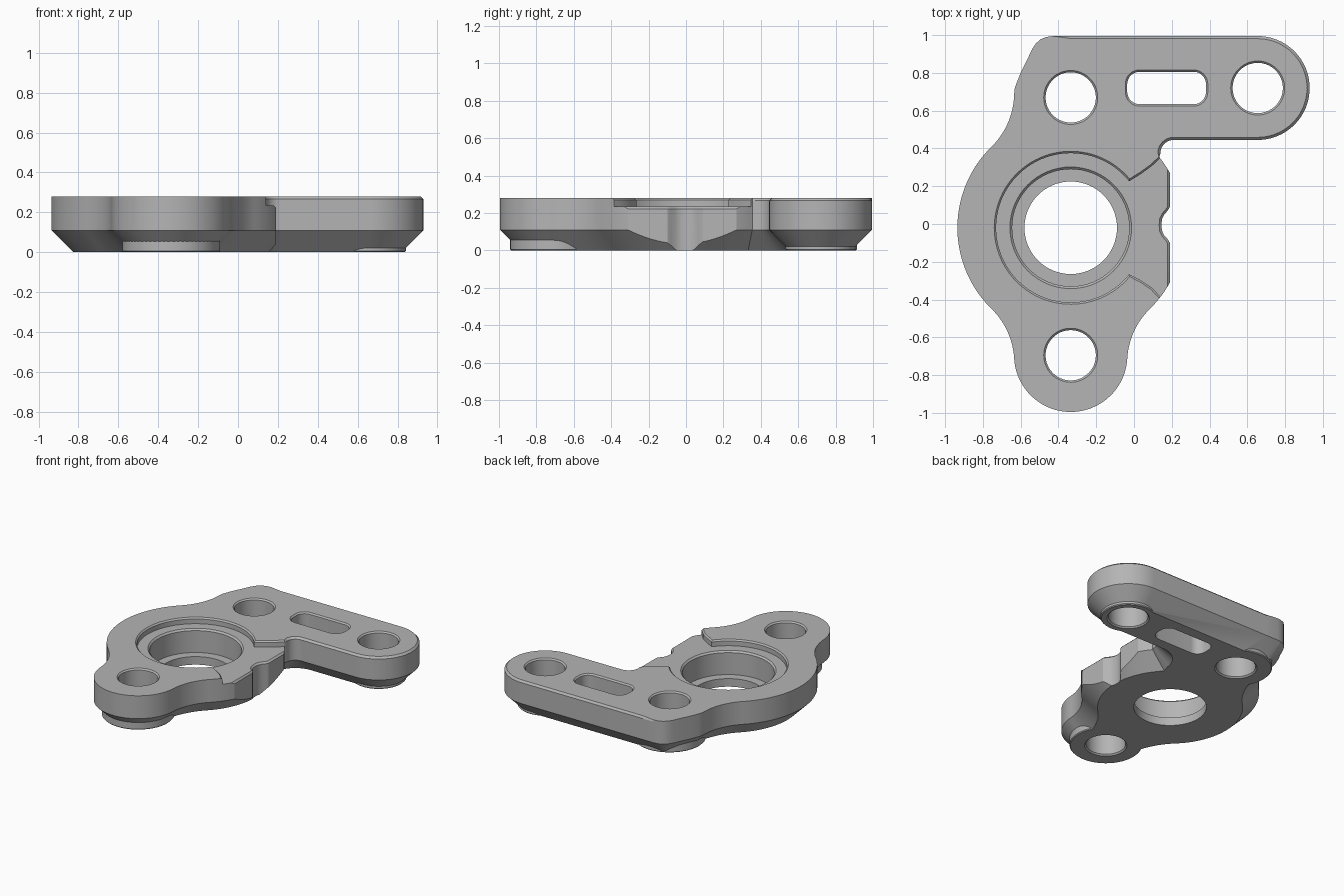
import bpy
import bmesh
from math import cos, sin, atan2, radians, pi, sqrt

default = bpy.data.objects.get("Cube")
if default:
    bpy.data.objects.remove(default)

TOP, KNEE, LEDGE = 0.28, 0.11, 0.235
BORE = (-0.335, -0.02)
FRONT = (-0.335, -0.695)
BACK = (-0.335, 0.67)
ARM = (0.655, 0.72)

metal = bpy.data.materials.new("grey_metal")
metal.use_nodes = True
grey = (0.46, 0.46, 0.46, 1)
metal.diffuse_color = grey
metal.node_tree.nodes["Principled BSDF"].inputs["Base Color"].default_value = grey


def arc(c, r, a0, a1, n=24):
    """Points on an arc, angles in radians."""
    return [(c[0] + r * cos(a0 + (a1 - a0) * i / n),
             c[1] + r * sin(a0 + (a1 - a0) * i / n)) for i in range(n + 1)]


def offset(points, amounts):
    """Move each point of a counter-clockwise loop inwards along its mitre."""
    out, n = [], len(points)
    for i, (x, y) in enumerate(points):
        (px, py), (qx, qy) = points[i - 1], points[(i + 1) % n]
        l1, l2 = sqrt((x - px)**2 + (y - py)**2), sqrt((qx - x)**2 + (qy - y)**2)
        n1 = (-(y - py) / l1, (x - px) / l1)
        n2 = (-(qy - y) / l2, (qx - x) / l2)
        k = amounts[i] / max(0.3, 1 + n1[0] * n2[0] + n1[1] * n2[1])
        out.append((x + (n1[0] + n2[0]) * k, y + (n1[1] + n2[1]) * k))
    return out


def clean(points):
    """Drop neighbouring duplicates."""
    return [p for i, p in enumerate(points)
            if abs(p[0] - points[i - 1][0]) + abs(p[1] - points[i - 1][1]) > 1e-4]


def loft(name, points, levels):
    """Closed solid from a loop; levels are (height, inset or inset list)."""
    bm = bmesh.new()
    rings = []
    for z, inset in levels:
        amounts = inset if isinstance(inset, list) else [inset] * len(points)
        rings.append([bm.verts.new((x, y, z)) for x, y in offset(points, amounts)])
    n = len(points)
    for lo, hi in zip(rings, rings[1:]):
        for i in range(n):
            j = (i + 1) % n
            bm.faces.new((lo[i], lo[j], hi[j], hi[i]))
    bm.faces.new(rings[0][::-1])
    bm.faces.new(rings[-1])
    mesh = bpy.data.meshes.new(name)
    bm.to_mesh(mesh)
    bm.free()
    mesh.materials.append(metal)
    ob = bpy.data.objects.new(name, mesh)
    bpy.context.collection.objects.link(ob)
    return ob


def disc(name, c, r, levels):
    return loft(name, arc(c, r, 0, 2 * pi, 64)[:-1], levels)


def blend(lobe, side, f=0.4, big=0.6, small=0.3):
    """Concave arc from the round body to a lobe; also both tangent angles."""
    d = lobe[1] - BORE[1]
    a = ((big + f)**2 - (small + f)**2 + d * d) / (2 * d)
    c = (BORE[0] + side * sqrt((big + f)**2 - a * a), BORE[1] + a)
    on_body = atan2(c[1] - BORE[1], c[0] - BORE[0])
    on_lobe = atan2(c[1] - lobe[1], c[0] - lobe[0])
    start, end = on_body + pi, on_lobe + pi
    end -= 2 * pi * round((end - start) / (2 * pi))
    return arc(c, f, start, end), on_body, on_lobe


# Outline of the plate, counter-clockwise from the front lobe
right, body_r, lobe_r = blend(FRONT, 1)
left, body_l, lobe_l = blend(FRONT, -1)
rear, body_b, lobe_b = blend(BACK, -1)
full = 2 * pi
outline = arc(FRONT, 0.3, lobe_l % full, lobe_r % full if lobe_r % full > pi
              else lobe_r % full + full, 40)
outline += right[::-1]
outline += arc(BORE, 0.6, body_r, radians(38.6), 30)
arm_start = len(outline)
outline += arc((0.21, 0.375), 0.07, pi, pi / 2, 10)
outline += arc(ARM, 0.275, -pi / 2, pi / 2, 40)
outline.append((-0.33, 0.995))
arm_end = len(outline)
outline += [(-0.43, 0.995), (-0.465, 0.99), (-0.495, 0.978), (-0.52, 0.955),
            (-0.54, 0.925), (-0.57, 0.86), (-0.6, 0.8), (-0.62, 0.75)]
outline += arc(BACK, 0.3, radians(170), lobe_b % full, 6)
outline += rear[::-1]
outline += arc(BORE, 0.6, body_b % full, body_l % full, 40)
outline += left

# Top edge is bevelled only along the arm
marked = [(p, arm_start <= i < arm_end) for i, p in enumerate(outline)]
marked = [m for i, m in enumerate(marked)
          if abs(m[0][0] - marked[i - 1][0][0]) + abs(m[0][1] - marked[i - 1][0][1]) > 1e-4]
points = [m[0] for m in marked]
bevel = [0.014 if m[1] else 0.0 for m in marked]
bracket = loft("bracket_plate", points,
               [(0, KNEE), (KNEE, 0), (TOP - 0.014, 0), (TOP, bevel)])

# Round feet beneath the mounting holes
adds = [disc("foot", c, r, [(0, 0.006), (0.006, 0), (0.14, 0)])
        for c, r in ((FRONT, 0.245), (BACK, 0.245), (ARM, 0.187))]

# Flat side with a shallow notch, cut below its bevelled rim
side = [(0.19, -0.5), (0.4, -0.5), (0.4, 0.34), (0.19, 0.34), (0.19, 0.09),
        (0.178, 0.07), (0.16, 0.05), (0.148, 0.025), (0.145, -0.005),
        (0.148, -0.035), (0.16, -0.06), (0.178, -0.08), (0.19, -0.1)]
cuts = [loft("side_cutter", side, [(-0.1, 0), (LEDGE - 0.012, 0),
                                   (LEDGE, -0.012), (0.4, -0.012)])]

# Shallow ledge around the bore, opening towards the flat side
v = radians(38.5)
ledge = arc(BORE, 0.395, v, full - v, 72)
ledge += [(0.04, -0.3), (0.095, -0.337), (0.14, -0.385), (0.3, -0.42),
          (0.3, 0.35), (0.14, 0.35), (0.095, 0.307), (0.04, 0.267)]
cuts.append(loft("ledge_cutter", clean(ledge),
                 [(LEDGE, 0), (TOP - 0.01, 0), (TOP, -0.01), (0.4, -0.01)]))

# Bearing seat and through bore
cuts.append(disc("seat_cutter", BORE, 0.31,
                 [(0.06, 0), (LEDGE - 0.012, 0), (LEDGE, -0.012), (0.4, -0.012)]))
cuts.append(disc("bore_cutter", BORE, 0.245, [(-0.1, 0), (0.2, 0)]))

# Mounting holes
rim = [(-0.1, -0.01), (0, -0.01), (0.01, 0), (TOP - 0.01, 0), (TOP, -0.01), (0.4, -0.01)]
for centre in (FRONT, BACK, ARM):
    cuts.append(disc("hole_cutter", centre, 0.133, rim))

# Adjustment slot
slot = []
for cx, cy, a in ((0.315, 0.7, -90), (0.315, 0.74, 0), (0.03, 0.74, 90), (0.03, 0.7, 180)):
    slot += arc((cx, cy), 0.066, radians(a), radians(a + 90), 8)
cuts.append(loft("slot_cutter", slot, rim[2:3] and [(-0.1, 0)] + rim[3:]))

# Join the feet, then cut every opening
for operation, tools in (("UNION", adds), ("DIFFERENCE", cuts)):
    for tool in tools:
        tool.hide_render = True
        mod = bracket.modifiers.new(tool.name, "BOOLEAN")
        mod.operation, mod.solver, mod.object = operation, "EXACT", tool

graph = bpy.context.evaluated_depsgraph_get()
result = bpy.data.meshes.new_from_object(bracket.evaluated_get(graph))
bracket.modifiers.clear()
bracket.data = result
for tool in adds + cuts:
    bpy.data.objects.remove(tool)

bpy.ops.object.select_all(action="DESELECT")
bracket.select_set(True)
bpy.context.view_layer.objects.active = bracket
bpy.ops.object.shade_smooth_by_angle(angle=radians(25))
